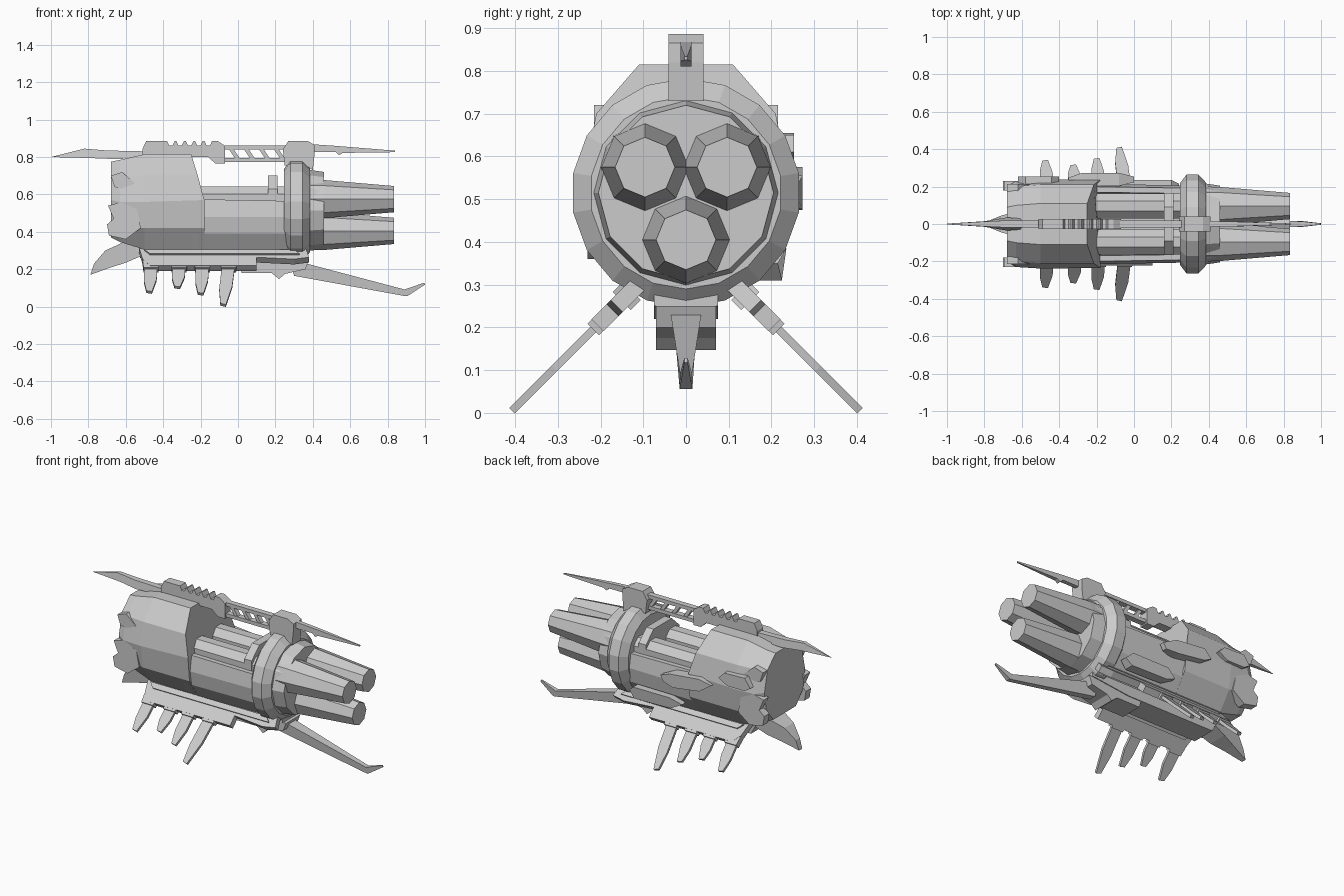
import bpy, bmesh, math

grey = bpy.data.materials.new("hull grey")
grey.diffuse_color = (0.6, 0.6, 0.6, 1)


def loft(name, rings):
    """Skin a list of equal-length closed rings of 3D points and cap both ends."""
    bm = bmesh.new()
    vs = [[bm.verts.new(p) for p in r] for r in rings]
    n = len(rings[0])
    for a, b in zip(vs, vs[1:]):
        for i in range(n):
            j = (i + 1) % n
            bm.faces.new((a[i], a[j], b[j], b[i]))
    bm.faces.new(vs[0][::-1])
    bm.faces.new(vs[-1])
    bmesh.ops.recalc_face_normals(bm, faces=bm.faces[:])
    me = bpy.data.meshes.new(name)
    bm.to_mesh(me)
    bm.free()
    me.materials.append(grey)
    ob = bpy.data.objects.new(name, me)
    bpy.context.collection.objects.link(ob)
    return ob


def lathe(name, prof, y, z, n, turn=0.0):
    """Polygonal solid along x from (x, radius) pairs."""
    ang = [turn + 2 * math.pi * i / n for i in range(n)]
    return loft(name, [[(x, y + r * math.sin(a), z + r * math.cos(a)) for a in ang] for x, r in prof])


def prism(name, pts, w, y=0.0):
    """Side profile (x, z[, half width]) thickened across y."""
    return loft(name, [[(p[0], y + s * (p[2] if len(p) > 2 else w), p[1]) for p in pts] for s in (-1, 1)])


def slab(name, pts, t, side):
    """Side profile laid on a plate that splays outward and down at 45 degrees."""
    k = 0.7071 * t
    return loft(name, [[(x, side * (0.412 - z + d * k), z + d * k) for x, z in pts] for d in (-1, 1)])


def section(half, x):
    """Mirror a half cross-section (y, z[, x offset]) listed from top to bottom."""
    f = [(x + (p[2] if len(p) > 2 else 0), p[0], p[1]) for p in half]
    return f + [(a, -b, c) for a, b, c in reversed(f)]


# Front hood with a slanted rear edge
loft("front_hood", [
    section([(.09, .775), (.17, .70), (.20, .57), (.18, .45), (.11, .37)], -.68),
    section([(.10, .785), (.20, .70), (.23, .56), (.21, .43), (.13, .345)], -.63),
    section([(.11, .815), (.21, .70), (.238, .56), (.22, .42), (.14, .305)], -.50),
    section([(.11, .815, -.07), (.21, .70, -.035), (.235, .57), (.22, .42), (.14, .30)], -.18)])

# Lower trough holding the pipes
trough = [(.13, .48), (.165, .50), (.17, .575), (.20, .575), (.215, .48), (.20, .39), (.14, .30)]
loft("lower_shell", [section(trough, -.24),
                     section([(y * .96, z - .01 if z > .5 else z) for y, z in trough], .27)])

# Three pipes running aft into three octagonal nozzles
for i, (y, z) in enumerate([(-.096, .575), (.096, .575), (0, .405)]):
    lathe(f"pipe_{i}", [(-.26, .072), (.28, .072)], y, z, 8, math.pi / 8)
    lathe(f"nozzle_{i}", [(.38, .104), (.46, .102), (.835, .07)], y, z, 8)

# Clamp over the pipes
loft("pipe_clamp", [section([(.09, .70), (.165, .63), (.165, .54)], x) for x in (.16, .21)])

# Engine collar and rear plate
lathe("engine_collar", [(.245, .22), (.28, .268), (.345, .268), (.385, .225)], 0, .515, 18)
lathe("engine_plate", [(.37, .218), (.46, .205)], 0, .515, 12)

# Cheek lumps and brow plates round the nose
for s in (-1, 1):
    tag = "right" if s < 0 else "left"
    prism(f"cheek_{tag}", [(-.695, .54), (-.665, .47), (-.70, .44), (-.69, .38), (-.60, .36),
                           (-.52, .42), (-.54, .52), (-.62, .56)], .025, s * .205)
    prism(f"brow_{tag}", [(-.68, .70), (-.66, .64), (-.58, .62), (-.55, .66), (-.62, .72)], .02, s * .195)

# Fittings found only on the back side
prism("side_pod", [(-.35, .545, .01), (-.28, .575, .035), (-.08, .555, .035), (0, .52, .015),
                   (-.02, .485, .015), (-.10, .475, .035), (-.28, .50, .035)], .03, .238)
prism("lower_pod", [(-.12, .35, .015), (-.05, .385, .04), (.20, .385, .04), (.24, .35, .02),
                    (.20, .31, .03), (-.05, .315, .03)], .03, .195)
prism("nose_fitting", [(-.62, .60), (-.58, .655), (-.44, .65), (-.40, .61), (-.46, .575), (-.58, .575)], .025, .228)

# Dorsal spine: lance, toothed block, truss, rear mount, tail lance
prism("front_lance", [(-1.0, .80, .002), (-.82, .845, .012), (-.70, .835, .018), (-.48, .83, .02),
                      (-.48, .79, .02), (-.68, .79, .035), (-.80, .795, .015)], .02)
teeth = []
for i in range(5):
    x = -.38 + i * .05
    teeth += [(x, .887), (x + .012, .862), (x + .03, .862), (x + .042, .887)]
prism("toothed_block", [(-.51, .845), (-.49, .887)] + teeth +
      [(-.11, .887), (-.07, .86), (-.07, .765), (-.12, .765), (-.16, .80), (-.51, .80)], .028)
for z in (.784, .852):
    prism("truss_rail", [(-.09, z - .011), (.27, z - .011), (.27, z + .011), (-.09, z + .011)], .018)
for x in (-.05, .03, .11, .19):
    prism("truss_strut", [(x, .845), (x + .025, .845), (x + .065, .785), (x + .04, .785)], .014)
prism("rear_mount", [(.24, .84), (.27, .887), (.37, .887), (.41, .865), (.41, .82), (.40, .73),
                     (.37, .75), (.25, .755)], .041)
prism("tail_lance", [(.40, .868), (.52, .86), (.84, .834, .003), (.84, .826, .003), (.56, .822),
                     (.54, .81), (.52, .828), (.40, .828)], .013)

# Central keel, chin beak and trailing tail spike
prism("keel_beam", [(-.56, .33), (.36, .33), (.36, .25), (.10, .22), (-.50, .22)], .075)
prism("chin_beak", [(-.79, .17, .015), (-.77, .23, .02), (-.71, .30, .045), (-.60, .35, .075), (-.50, .33, .075),
                    (-.52, .27, .07), (-.60, .235, .06), (-.68, .21, .04)], .05)
prism("tail_root", [(0, .25), (.02, .18), (.18, .18), (.22, .147), (.25, .175), (.36, .20), (.38, .25)], .07)
prism("tail_spike", [(.28, .23, .03), (.36, .232, .036), (.89, .092, .014), (.995, .128, .004),
                     (1.0, .118, .004), (.905, .056, .015), (.885, .058, .015), (.30, .165, .022)], .02)

# Splayed keel plates, each with four downward fins
fin = [(-.035, 0), (.035, 0), (.03, .55), (.005, 1), (-.025, .97), (-.038, .62)]
for s in (-1, 1):
    tag = "right" if s < 0 else "left"
    slab(f"keel_plate_{tag}", [(-.53, .305), (.36, .305), (.38, .25), (.30, .24), (.10, .25), (.10, .205),
                               (-.47, .205), (-.51, .24)], .02, s)
    slab(f"keel_rail_{tag}", [(-.50, .285), (.30, .285), (.33, .262), (-.47, .262)], .03, s)
    for i, (x, tip, lean) in enumerate([(-.465, .075, 0), (-.315, .10, 0), (-.19, .065, 0), (-.05, .005, -.02)]):
        root = .225
        slab(f"fin_{tag}_{i}", [(x + dx + lean * f, root + (tip - root) * f) for dx, f in fin], .009, s)
        slab(f"fin_socket_{tag}_{i}", [(x - .045, .235), (x + .045, .235), (x + .04, .195), (x - .04, .195)],
             .019, s)
